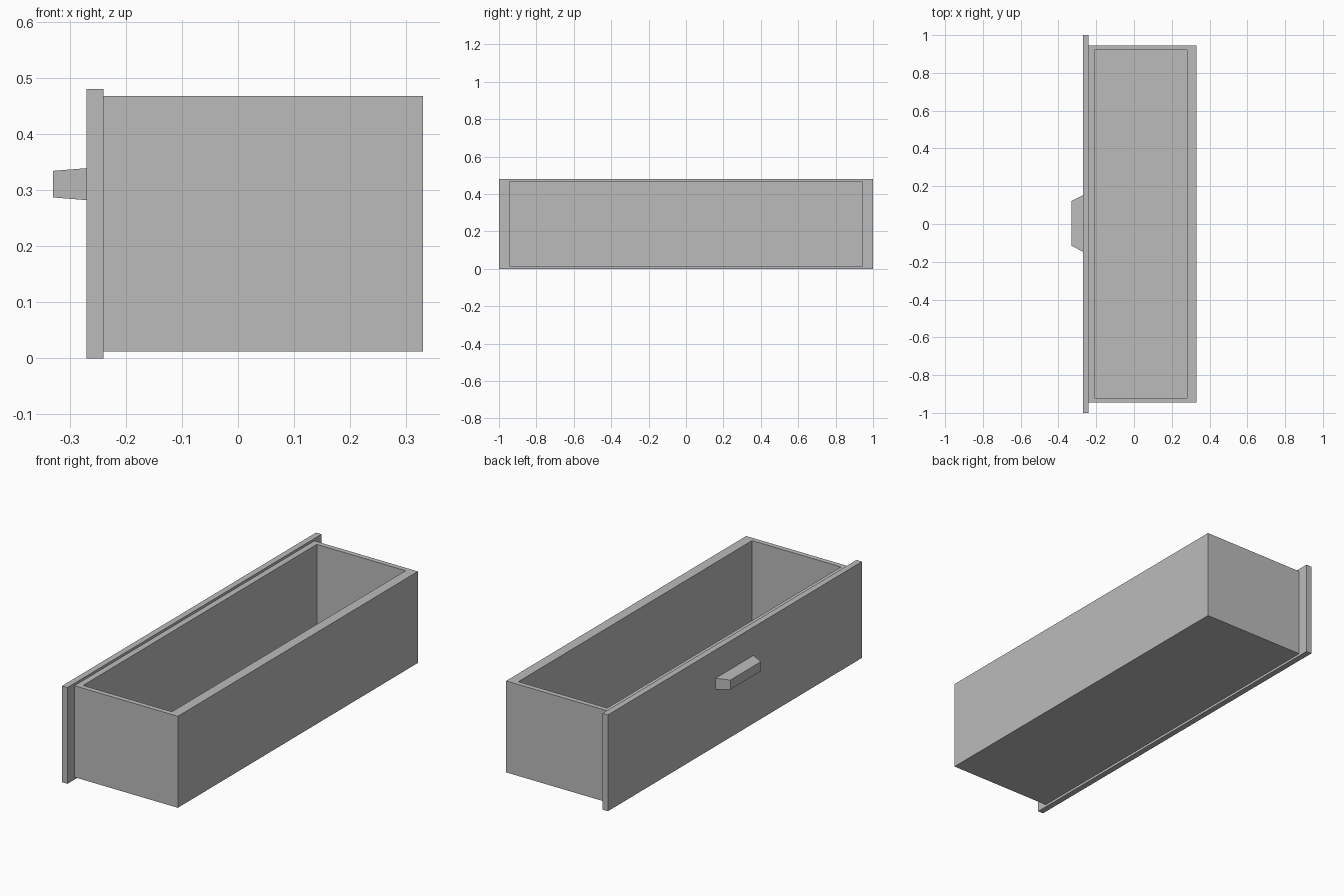
import bpy
import bmesh

cube = bpy.data.objects.get("Cube")
if cube:
    bpy.data.objects.remove(cube, do_unlink=True)

grey = bpy.data.materials.new("plain grey")
grey.use_nodes = True
colour = (0.5, 0.5, 0.5, 1)
grey.diffuse_color = colour
grey.node_tree.nodes["Principled BSDF"].inputs["Base Color"].default_value = colour


def add_block(name, low, high, shape=None):
    """Box between two corners, optionally reshaped by a bmesh function."""
    bm = bmesh.new()
    bmesh.ops.create_cube(bm, size=1)
    for v in bm.verts:
        v.co = [(a + b) / 2 + c * (b - a) for a, b, c in zip(low, high, v.co)]
    if shape:
        bm.normal_update()
        shape(bm)
    bmesh.ops.recalc_face_normals(bm, faces=bm.faces)
    mesh = bpy.data.meshes.new(name)
    bm.to_mesh(mesh)
    bm.free()
    mesh.materials.append(grey)
    obj = bpy.data.objects.new(name, mesh)
    bpy.context.collection.objects.link(obj)
    return obj


# Hollow the box: inset the top, fit the rim to the wall thicknesses, sink the floor
def hollow(bm):
    top = max(bm.faces, key=lambda f: f.normal.z)
    bmesh.ops.inset_individual(bm, faces=[top], thickness=0.02)
    for v in top.verts:
        v.co.x = 0.28 if v.co.x > 0.04 else -0.21
        v.co.y = 0.92 if v.co.y > 0 else -0.92
    floor = bmesh.ops.extrude_discrete_faces(bm, faces=[top])["faces"][0]
    for v in floor.verts:
        v.co.z = 0.04


# Taper the handle towards its outer end
def taper(bm):
    end = min(bm.faces, key=lambda f: f.normal.x)
    middle = end.calc_center_median()
    for v in end.verts:
        v.co.y = middle.y + (v.co.y - middle.y) * 0.79
        v.co.z = middle.z + (v.co.z - middle.z) * 0.83


add_block("drawer_box", (-0.24, -0.945, 0.012), (0.33, 0.945, 0.468), hollow)
add_block("front_panel", (-0.27, -1, 0), (-0.24, 1, 0.48))
add_block("handle", (-0.33, -0.147, 0.282), (-0.27, 0.153, 0.339), taper)
